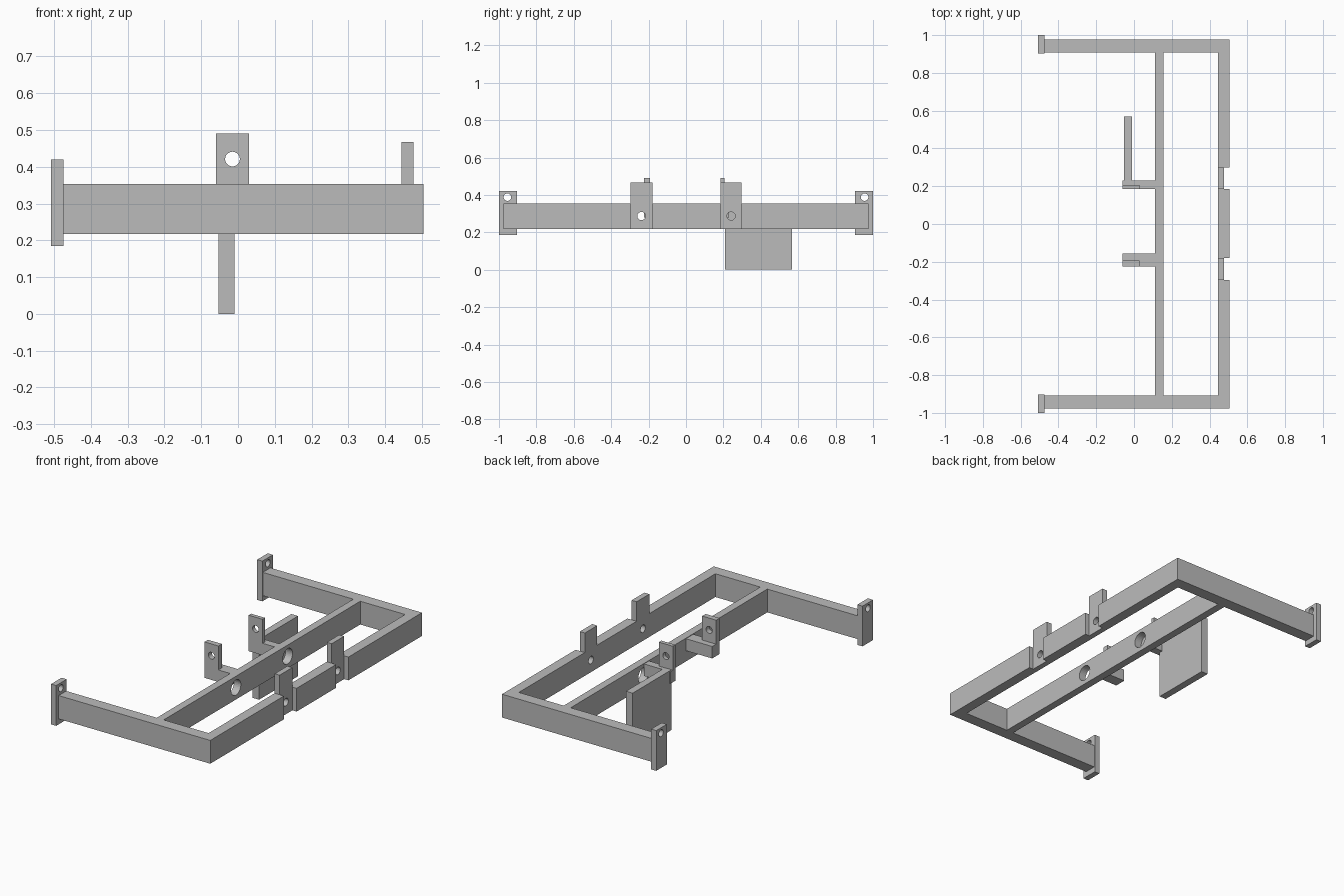
import bpy
import bmesh
import math
from mathutils import Matrix, Vector

cube = bpy.data.objects.get("Cube")
if cube:
    bpy.data.objects.remove(cube, do_unlink=True)

grey = bpy.data.materials.new("plain grey")
grey.use_nodes = True
colour = (0.5, 0.5, 0.5, 1)
grey.diffuse_color = colour
grey.node_tree.nodes["Principled BSDF"].inputs["Base Color"].default_value = colour


def make_object(name, bm):
    bmesh.ops.recalc_face_normals(bm, faces=bm.faces)
    mesh = bpy.data.meshes.new(name)
    bm.to_mesh(mesh)
    bm.free()
    mesh.materials.append(grey)
    obj = bpy.data.objects.new(name, mesh)
    bpy.context.collection.objects.link(obj)
    return obj


def box(name, xs, ys, zs):
    """Box between the given limits on each axis."""
    bm = bmesh.new()
    lo, hi = Vector((xs[0], ys[0], zs[0])), Vector((xs[1], ys[1], zs[1]))
    size = hi - lo
    matrix = Matrix.Translation((lo + hi) / 2) @ Matrix.Diagonal((*size, 1))
    bmesh.ops.create_cube(bm, size=1, matrix=matrix)
    return make_object(name, bm)


def drill(obj, centre, radius, axis):
    """Cut a round hole through the part along an axis."""
    bm = bmesh.new()
    turn = Matrix.Rotation(math.pi / 2, 4, "Y" if axis == "X" else "X")
    bmesh.ops.create_cone(bm, cap_ends=True, segments=32, radius1=radius, radius2=radius,
                          depth=0.12, matrix=Matrix.Translation(centre) @ turn)
    cutter = make_object("hole_cutter", bm)
    cutter.hide_render = True
    mod = obj.modifiers.new("hole", "BOOLEAN")
    mod.operation = "DIFFERENCE"
    mod.solver = "EXACT"
    mod.object = cutter
    bpy.context.view_layer.objects.active = obj
    bpy.ops.object.modifier_apply(modifier=mod.name)
    bpy.data.objects.remove(cutter, do_unlink=True)


bar = (0.217, 0.353)
hole_z = 0.287

# Side arms with drilled end plates
for side, s in (("front", -1), ("back", 1)):
    box(side + "_arm", (-0.475, 0.505), sorted((s * 0.907, s * 0.977)), bar)
    plate = box(side + "_end_plate", (-0.508, -0.475), sorted((s * 0.903, s)), (0.185, 0.42))
    drill(plate, (-0.49, s * 0.955, 0.388), 0.02, "X")

# Inner rail with two large holes
rail = box("inner_rail", (0.11, 0.155), (-0.907, 0.907), bar)
for y in (-0.24, 0.237):
    drill(rail, (0.132, y, hole_z), 0.045, "X")

# Outer rail sections separated by upright tabs
for name, ys in (("front", (-0.907, -0.297)), ("middle", (-0.18, 0.184)), ("back", (0.298, 0.907))):
    box(name + "_outer_rail", (0.445, 0.505), ys, bar)
for name, ys in (("front", (-0.297, -0.18)), ("back", (0.184, 0.298))):
    tab = box(name + "_tab", (0.445, 0.477), ys, (bar[0], 0.467))
    drill(tab, (0.46, sum(ys) / 2, hole_z), 0.022, "X")

# Brackets: a short shelf off the inner rail with an upright drilled lug
for name, lug_y, shelf_y in (("front", (-0.224, -0.192), (-0.224, -0.156)),
                             ("back", (0.184, 0.207), (0.184, 0.23))):
    box(name + "_bracket_shelf", (-0.06, 0.11), shelf_y, (0.28, 0.35))
    lug = box(name + "_bracket_lug", (-0.06, 0.03), lug_y, (0.35, 0.49))
    drill(lug, (-0.015, sum(lug_y) / 2, 0.421), 0.02, "Y")

# Hanging plate
box("hanging_plate", (-0.053, -0.01), (0.209, 0.568), (0, 0.352))
